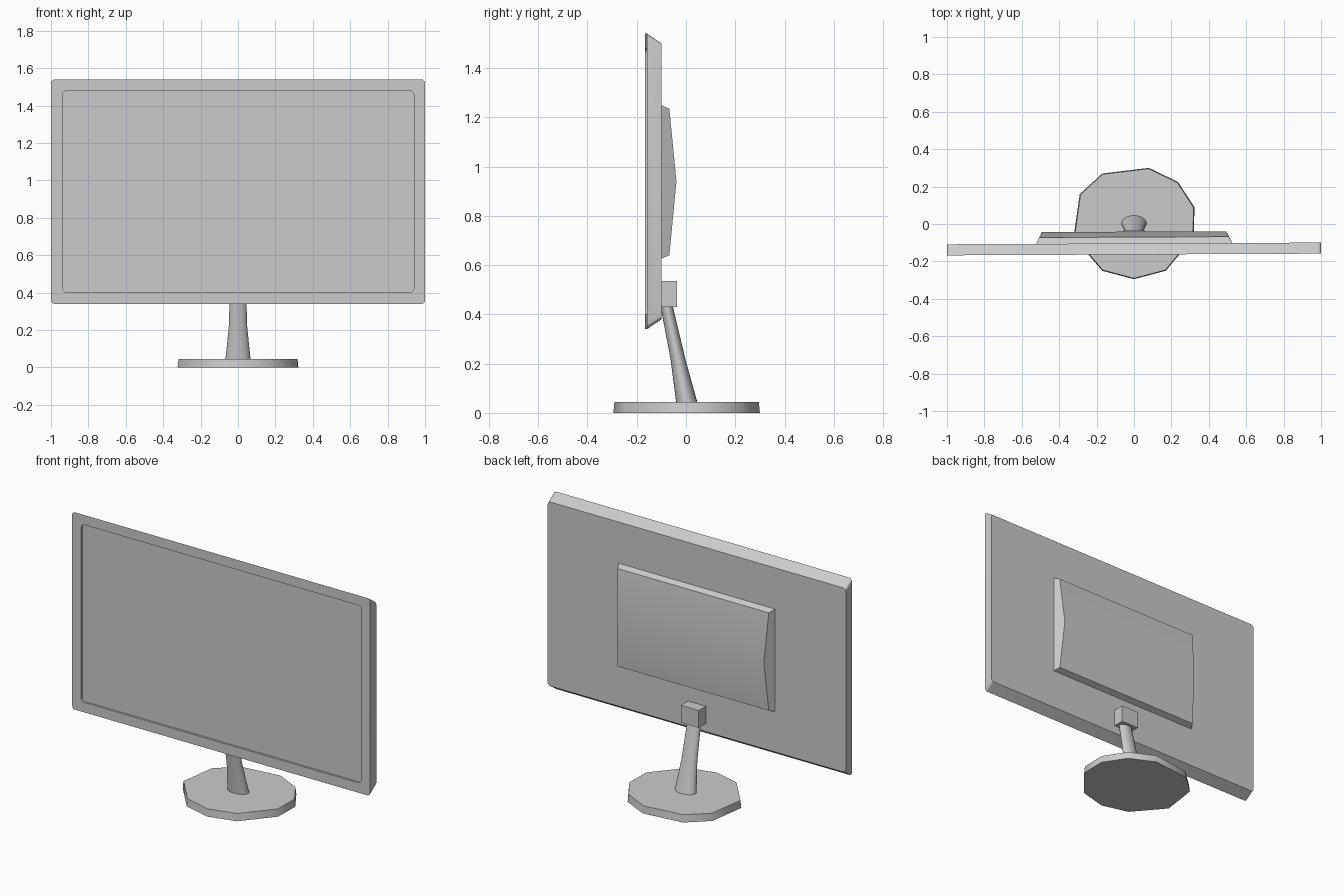
import bpy, bmesh, math
from mathutils import Matrix

cube = bpy.data.objects.get("Cube")
if cube:
    bpy.data.objects.remove(cube, do_unlink=True)

grey = bpy.data.materials.new("plain_grey")
grey.use_nodes = True
COLOUR = (0.6, 0.6, 0.6, 1)
grey.diffuse_color = COLOUR
grey.node_tree.nodes["Principled BSDF"].inputs["Base Color"].default_value = COLOUR
TURN = Matrix.Rotation(0.0045, 4, 'Z')


def loft(name, loops, angle=30, turn=None):
    """Skin a stack of matching point loops and cap both ends."""
    bm = bmesh.new()
    rings = [[bm.verts.new(p) for p in loop] for loop in loops]
    for a, b in zip(rings, rings[1:]):
        n = len(a)
        for i in range(n):
            j = (i + 1) % n
            bm.faces.new((a[i], a[j], b[j], b[i]))
    bm.faces.new(rings[0])
    bm.faces.new(rings[-1])
    if turn:
        bm.transform(turn)
    bmesh.ops.recalc_face_normals(bm, faces=bm.faces)
    mesh = bpy.data.meshes.new(name)
    bm.to_mesh(mesh)
    bm.free()
    mesh.materials.append(grey)
    obj = bpy.data.objects.new(name, mesh)
    bpy.context.collection.objects.link(obj)
    bpy.ops.object.select_all(action='DESELECT')
    obj.select_set(True)
    bpy.context.view_layer.objects.active = obj
    bpy.ops.object.shade_smooth_by_angle(angle=math.radians(angle))
    return obj


def rounded_rect(half_x, z0, z1, y, r, steps=5):
    """Rounded rectangle facing the front, at depth y."""
    pts = []
    for k, (sx, z) in enumerate(((1, z1 - r), (-1, z1 - r), (-1, z0 + r), (1, z0 + r))):
        for s in range(steps + 1):
            a = math.pi / 2 * (k + s / steps)
            pts.append((sx * (half_x - r) + r * math.cos(a), y, z + r * math.sin(a)))
    return pts


def ellipse(rx, ry, cy, z, n=24):
    return [(rx * math.cos(math.tau * i / n), cy + ry * math.sin(math.tau * i / n), z)
            for i in range(n)]


# Screen panel: tapered top and bottom, with a recessed display
loft("screen_panel", [
    rounded_rect(1, 0.38, 1.50, -0.104, 0.02),
    rounded_rect(1, 0.34, 1.54, -0.163, 0.02),
    rounded_rect(0.94, 0.40, 1.48, -0.163, 0.025),
    rounded_rect(0.94, 0.40, 1.48, -0.151, 0.025),
], turn=TURN)

# Rear housing: sloped rim and a back that rises to a shallow ridge
MID = 0.94


def housing_loop(x, x_mid, z0, z1, y, y_mid):
    return [(-x, y, z0), (x, y, z0), (x_mid, y_mid, MID),
            (x, y, z1), (-x, y, z1), (-x_mid, y_mid, MID)]


housing = loft("rear_housing", [
    housing_loop(0.525, 0.525, 0.625, 1.25, -0.105, -0.105),
    housing_loop(0.507, 0.493, 0.64, 1.235, -0.07, -0.041),
], turn=TURN)
# Split the back along its ridge
bm = bmesh.new()
bm.from_mesh(housing.data)
ridge = [v for v in bm.verts if abs(v.co.z - MID) < 0.001 and v.co.y > -0.06]
bmesh.ops.connect_verts(bm, verts=ridge)
bm.to_mesh(housing.data)
bm.free()

# Mounting block
loft("mount_block", [
    [(sx * 0.06, y, z) for sx, y in ((-1, -0.108), (1, -0.108), (1, -0.036), (-1, -0.036))]
    for z in (0.43, 0.535)
])

# Leaning neck
loft("stand_neck", [
    ellipse(0.067, 0.043, 0.003, 0.043),
    ellipse(0.049, 0.030, -0.033, 0.22),
    ellipse(0.043, 0.025, -0.079, 0.435),
], angle=40)

# Uneven ten-sided foot, slightly wider at the floor
OUTLINE = [(-0.17, -0.25), (0, -0.295), (0.17, -0.25), (0.32, -0.07), (0.323, 0.09),
           (0.235, 0.225), (0.08, 0.3), (-0.17, 0.27), (-0.29, 0.16), (-0.323, -0.07)]
loft("stand_base", [
    [(x * s, y * s, z) for x, y in OUTLINE] for s, z in ((1, 0), (0.985, 0.045))
], angle=50)
